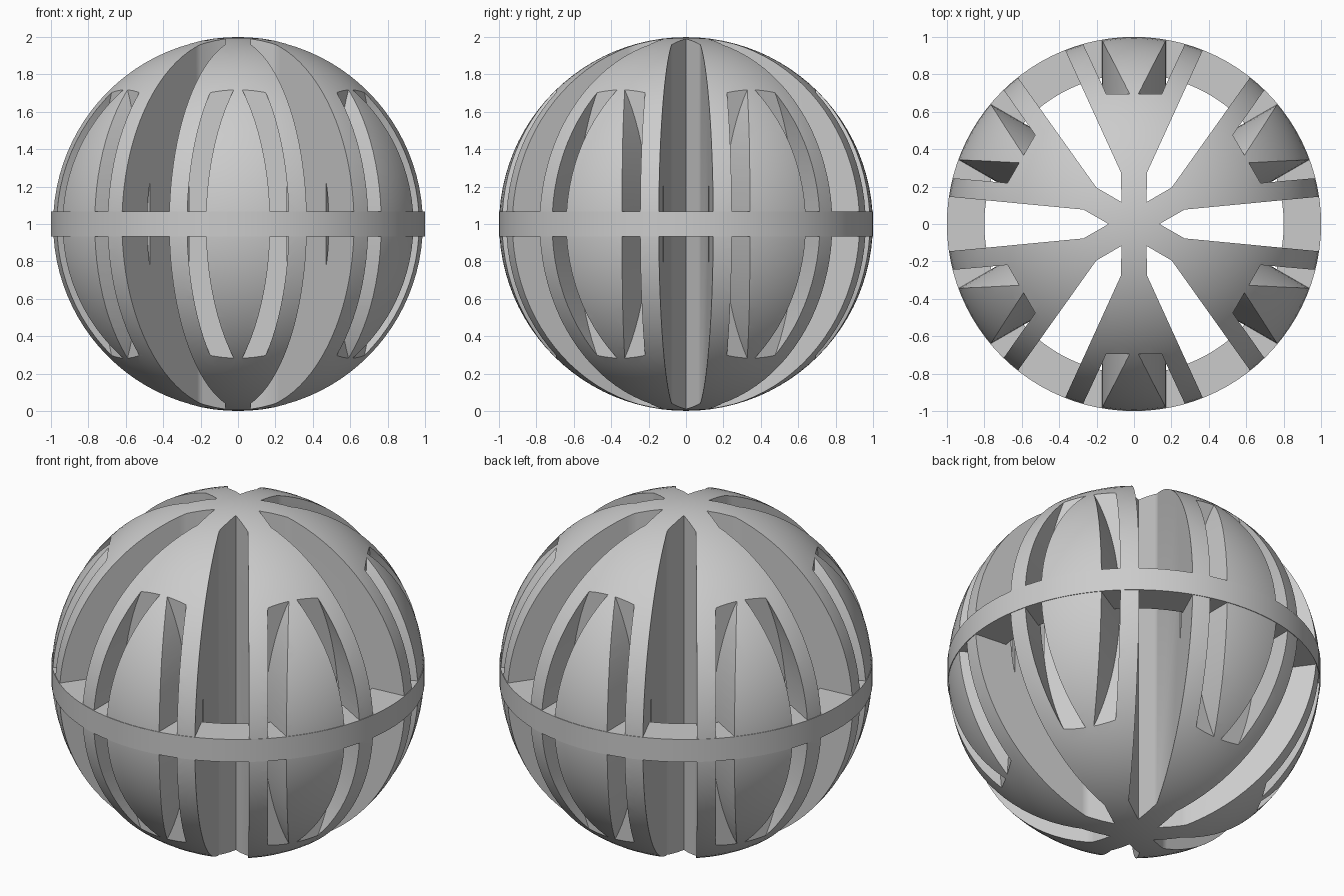
import bpy, bmesh, math
from mathutils import Matrix, Vector

if "Cube" in bpy.data.objects:
    bpy.data.objects.remove(bpy.data.objects["Cube"], do_unlink=True)

CENTRE = Matrix.Translation((0, 0, 1))
SIDES = 96
LOBES = 6

grey = bpy.data.materials.new("light grey")
grey.use_nodes = True
grey.diffuse_color = (0.6, 0.6, 0.6, 1)
grey.node_tree.nodes["Principled BSDF"].inputs["Base Color"].default_value = (0.6, 0.6, 0.6, 1)


def make_object(name, bm):
    bmesh.ops.recalc_face_normals(bm, faces=bm.faces)
    mesh = bpy.data.meshes.new(name)
    bm.to_mesh(mesh)
    bm.free()
    mesh.materials.append(grey)
    obj = bpy.data.objects.new(name, mesh)
    bpy.context.collection.objects.link(obj)
    return obj


def add_prism(bm, outline, sweep, matrix):
    """Extrude a closed outline along a vector, placed by a matrix."""
    face = bm.faces.new([bm.verts.new(matrix @ Vector(p)) for p in outline])
    move = matrix.to_3x3() @ Vector(sweep)
    grown = bmesh.ops.extrude_face_region(bm, geom=[face], use_keep_orig=True)
    verts = [g for g in grown["geom"] if isinstance(g, bmesh.types.BMVert)]
    bmesh.ops.translate(bm, verts=verts, vec=move)


def turn(i):
    return CENTRE @ Matrix.Rotation(i * math.tau / LOBES, 4, "Z")


def smooth(obj):
    bpy.ops.object.select_all(action="DESELECT")
    obj.select_set(True)
    bpy.context.view_layer.objects.active = obj
    bpy.ops.object.shade_smooth_by_angle(angle=math.radians(30))


# Solid ball
bm = bmesh.new()
bmesh.ops.create_uvsphere(bm, u_segments=SIDES, v_segments=SIDES // 2, radius=0.999, matrix=CENTRE)
ball = make_object("ball_shell", bm)

# Six upright slots that run from pole to pole, pointed at the core
bm = bmesh.new()
half = [(0.27, 0.077), (1.2, 0.166)]
plan = [(0.136, 0)] + half + [(x, -y) for x, y in reversed(half)]
for i in range(LOBES):
    add_prism(bm, [(x, y, -1.2) for x, y in plan], (0, 0, 2.4), turn(i))
slots = make_object("slot_cutter", bm)

# Pairs of curved grooves in each lobe, with a flat floor
bm = bmesh.new()
STEPS = 24
heights = [0.74 * (2 * k / STEPS - 1) for k in range(STEPS + 1)]


def bow(z):
    return 1 - math.sqrt(1 - z * z)


profile = [(0.172 - 0.49 * bow(z), 0.695, z) for z in heights]
profile += [(0.272 - 0.43 * bow(z), 0.695, z) for z in reversed(heights)]
for i in range(LOBES):
    for side in (1, -1):
        place = turn(i) @ Matrix.Diagonal((side, 1, 1, 1))
        add_prism(bm, profile, (0, 0.5, 0), place)
grooves = make_object("groove_cutter", bm)

# Cut the slots and grooves, then drop the cutters
for cutter in (slots, grooves):
    cutter.hide_render = True
    mod = ball.modifiers.new("cut", "BOOLEAN")
    mod.operation = "DIFFERENCE"
    mod.solver = "EXACT"
    mod.object = cutter
bpy.context.view_layer.update()
result = bpy.data.meshes.new_from_object(ball.evaluated_get(bpy.context.evaluated_depsgraph_get()))
ball.modifiers.clear()
ball.data = result
result.materials.clear()
result.materials.append(grey)
for cutter in (slots, grooves):
    bpy.data.objects.remove(cutter, do_unlink=True)
smooth(ball)

# Flat band around the middle
bm = bmesh.new()
section = [(0.8, -0.067), (1, -0.067), (1, 0.067), (0.8, 0.067)]
verts = [bm.verts.new((r, 0, z + 1)) for r, z in section]
edges = [bm.edges.new((verts[k], verts[(k + 1) % 4])) for k in range(4)]
bmesh.ops.spin(bm, geom=verts + edges, cent=(0, 0, 1), axis=(0, 0, 1),
               angle=math.tau, steps=SIDES, use_merge=True)
bmesh.ops.remove_doubles(bm, verts=bm.verts, dist=0.0001)
smooth(make_object("middle_band", bm))
